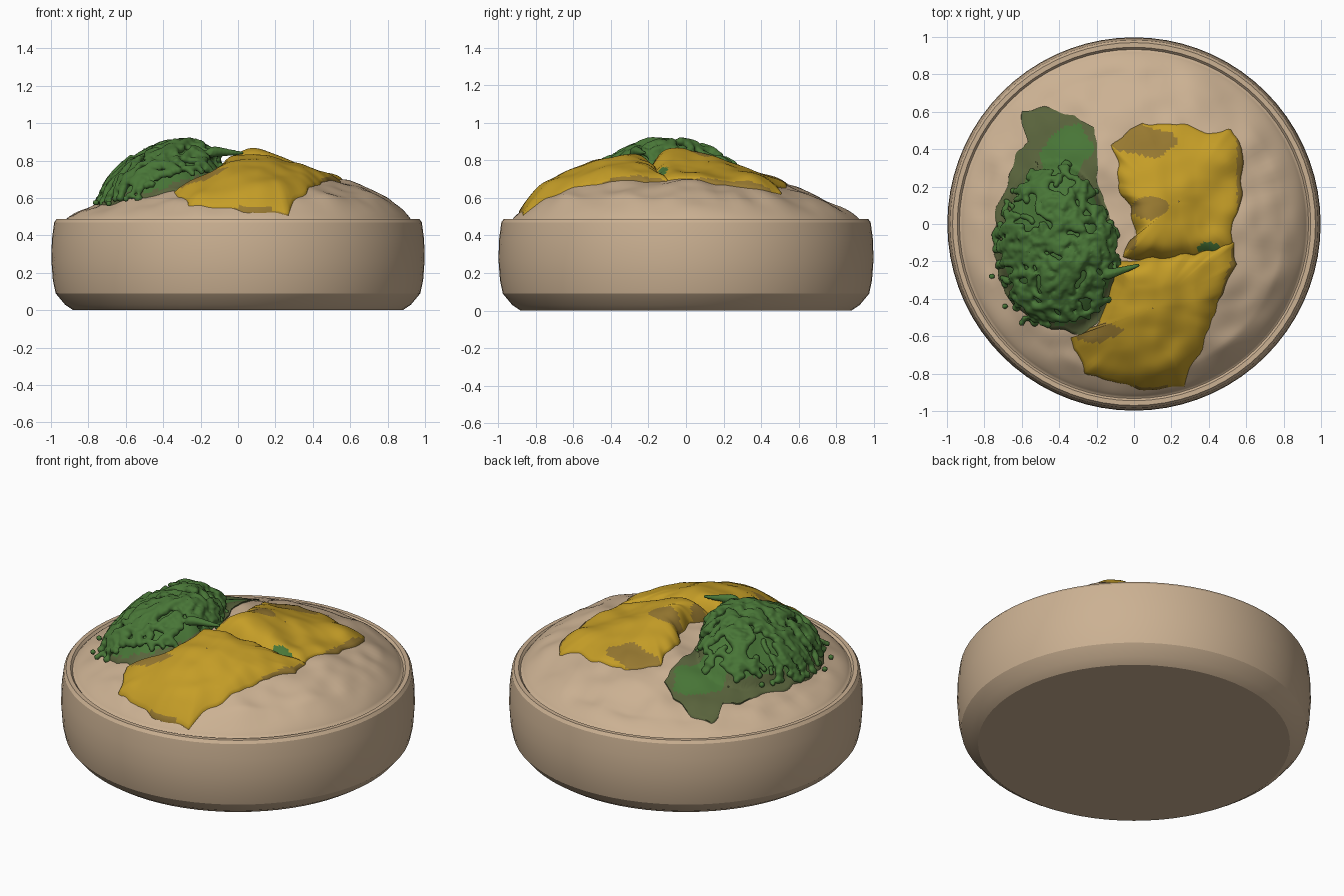
import bpy, bmesh, math, random
from mathutils import Vector, noise

if "Cube" in bpy.data.objects:
    bpy.data.objects.remove(bpy.data.objects["Cube"])

random.seed(7)


def mat(name, c):
    m = bpy.data.materials.new(name)
    m.diffuse_color = (*c, 1)
    m.use_nodes = True
    m.node_tree.nodes["Principled BSDF"].inputs["Base Color"].default_value = m.diffuse_color
    return m


TAN = mat("tan", (0.60, 0.44, 0.29))
YELLOW = mat("egg yellow", (0.56, 0.34, 0.02))
OCHRE = mat("dark ochre", (0.31, 0.19, 0.03))
GREEN = mat("leaf green", (0.065, 0.18, 0.038))
MOSS = mat("moss green", (0.10, 0.125, 0.045))


def finish(name, verts, faces, mats, rule=None, angle=35):
    me = bpy.data.meshes.new(name)
    me.from_pydata(verts, [], faces)
    for m in mats:
        me.materials.append(m)
    ob = bpy.data.objects.new(name, me)
    bpy.context.collection.objects.link(ob)
    bm = bmesh.new()
    bm.from_mesh(me)
    bmesh.ops.remove_doubles(bm, verts=bm.verts, dist=1e-5)
    bmesh.ops.recalc_face_normals(bm, faces=bm.faces)
    bm.to_mesh(me)
    bm.free()
    if rule:
        for p in me.polygons:
            p.material_index = rule(p.center)
    bpy.ops.object.select_all(action='DESELECT')
    ob.select_set(True)
    bpy.context.view_layer.objects.active = ob
    bpy.ops.object.shade_smooth_by_angle(angle=math.radians(angle))
    return ob


def n(x, y, s, o=0.0):
    return noise.noise(Vector((x * s + o, y * s - o, o * 1.7)))


# Height of the grain bed at any point
def bed(x, y):
    r = math.hypot(x, y)
    k = max(0.0, 1 - (r / 0.93) ** 2)
    fade = min(1, k * 4)
    return (0.475 + 0.27 * k ** 0.75 + fade * (0.035 * x - 0.02 * y)
            + fade * (0.022 * n(x, y, 4, 3) + 0.014 * n(x, y, 9, 8)))


# Rings of faces between closed loops of equal length
def rings(loops):
    m = len(loops[0])
    verts = [v for l in loops for v in l]
    faces = [(i * m + j, i * m + (j + 1) % m, (i + 1) * m + (j + 1) % m, (i + 1) * m + j)
             for i in range(len(loops) - 1) for j in range(m)]
    return verts, faces


# Bowl: lathed profile
SEG = 72
profile = [(0.88, 0), (0.925, 0.03), (0.975, 0.09), (0.99, 0.16), (0.998, 0.27),
           (0.995, 0.38), (0.983, 0.47), (0.97, 0.488), (0.945, 0.488), (0.92, 0.46)]
loops = [[(r * math.cos(j * math.tau / SEG), r * math.sin(j * math.tau / SEG), z)
          for j in range(SEG)] for r, z in profile]
v, f = rings(loops)
f.append(tuple(reversed(range(SEG))))
finish("bowl", v, f, [TAN], angle=22)

# Grain bed: lumpy mound filling the bowl
S2, R2 = 144, 70
loops = []
for i in range(R2 + 1):
    r = 0.945 * max(i / R2, 0.002)
    loops.append([(r * math.cos(a), r * math.sin(a), bed(r * math.cos(a), r * math.sin(a)))
                  for a in (j * math.tau / S2 for j in range(S2))])
v, f = rings(loops)
f.append(tuple(range(S2)))
finish("grain_bed", v, f, [TAN], angle=60)


# Food patch: outline shrunk to a centre, draped over the bed
def patch(name, outline, centre, thick, mats, rule, steps=8, count=30):
    pts = []
    for i, (x0, y0) in enumerate(outline):
        x1, y1 = outline[(i + 1) % len(outline)]
        for s in range(steps):
            t = s / steps
            x, y = x0 + (x1 - x0) * t, y0 + (y1 - y0) * t
            pts.append((x + 0.018 * n(x, y, 14, 2), y + 0.018 * n(x, y, 14, 5)))
    loops = []
    for i in range(count + 1):
        t = max(0.004, i / count)
        loop = []
        for x, y in pts:
            px, py = centre[0] + (x - centre[0]) * t, centre[1] + (y - centre[1]) * t
            edge = 1 - t ** 7
            loop.append((px, py, bed(px, py) + 0.008 + thick(px, py) * edge))
        loops.append(loop)
    loops.append([(x, y, z - 0.03) for x, y, z in loops[-1]])
    v, f = rings(loops)
    return finish(name, v, f, mats, rule, angle=70)


def near(c, x, y, rx, ry):
    return math.hypot((c.x - x) / rx, (c.y - y) / ry) + 0.35 * n(c.x, c.y, 9, 1) < 1


# Egg slices
def egg_thick(x, y):
    g = math.exp(-((x - 0.05) ** 2 / 0.035 + (y + 0.04) ** 2 / 0.05))
    return 0.03 + 0.085 * g + 0.018 * n(x, y, 6, 4)


def front_thick(x, y):
    g = math.exp(-((x - 0.08) ** 2 / 0.05 + (y + 0.35) ** 2 / 0.12))
    return 0.04 + 0.06 * g + 0.014 * n(x, y, 6, 9)


def back_rule(c):
    if near(c, 0.40, -0.125, 0.07, 0.025):
        return 2
    return int(near(c, 0.05, 0.45, 0.16, 0.085) or near(c, 0.07, 0.09, 0.10, 0.06)
               or c.x > 0.55 or near(c, -0.03, -0.08, 0.04, 0.06))


def front_rule(c):
    edge = c.x > 0.47 + 0.30 * (c.y + 0.35) + 0.02 * n(c.x, c.y, 9)
    return int(edge or near(c, -0.2, -0.58, 0.14, 0.05) or c.y < -0.868)


patch("back_egg_slice",
      [(-0.12, .42), (.04, .54), (.25, .53), (.40, .49), (.53, .50), (.58, .40), (.57, .30),
       (.58, .15), (.53, 0), (.52, -.13), (.35, -.155), (.1, -.19), (-.06, -.18),
       (0, -.05), (-.02, .1), (-.09, .2), (-.08, .3)],
      (0.24, 0.12), egg_thick, [YELLOW, OCHRE, GREEN], back_rule)
patch("front_egg_slice",
      [(-.1, -.2), (.1, -.18), (.3, -.16), (.53, -.10), (.55, -.22), (.48, -.33), (.43, -.48),
       (.37, -.64), (.27, -.86), (.1, -.89), (-.1, -.85), (-.27, -.79), (-.34, -.60),
       (-.2, -.55), (-.14, -.4)],
      (0.1, -0.45), front_thick, [YELLOW, OCHRE], front_rule)


# Greens: a dome with a flat tail to the back
def dome_d(x, y):
    cx = -0.41 - 0.06 * (y + 0.12)
    return math.hypot((x - cx) / (0.32 if y < 0 else 0.29), (y + 0.12) / 0.45)


def dome(x, y):
    return 0.175 * max(0, 1 - dome_d(x, y) ** 2) ** 0.55


def greens_rule(c):
    return 0 if dome_d(c.x, c.y) < 0.93 or near(c, -0.36, 0.38, 0.13, 0.14) else 1


patch("greens_base",
      [(-.60, .53), (-.59, .60), (-.48, .62), (-.32, .58), (-.22, .52), (-.20, .36), (-.19, .25),
       (-.12, 0), (-.10, -.25), (-.14, -.45), (-.25, -.59), (-.45, -.56), (-.62, -.46),
       (-.72, -.3), (-.75, -.1), (-.73, .1), (-.67, .25), (-.62, .40), (-.50, .50)],
      (-0.41, 0.0), lambda x, y: 0.004 + 0.92 * dome(x, y), [GREEN, MOSS], greens_rule)

# Chopped leaves: short winding strands fused into one lumpy cover
bm = bmesh.new()


def blob(x, y, z, r):
    ret = bmesh.ops.create_icosphere(bm, subdivisions=1, radius=r)
    bmesh.ops.translate(bm, verts=ret["verts"], vec=(x, y, z))


made = 0
while made < 230:
    x, y = random.uniform(-0.78, -0.05), random.uniform(-0.6, 0.36)
    if dome_d(x, y) > 0.97:
        continue
    made += 1
    a = random.uniform(0, math.tau)
    r = random.uniform(0.018, 0.028)
    lift = random.uniform(0.0, 0.028)
    for k in range(random.randint(3, 6)):
        if dome_d(x, y) < 1.04:
            blob(x, y, bed(x, y) + dome(x, y) + lift, r)
        a += random.uniform(-0.6, 0.6)
        x += math.cos(a) * r * 0.75
        y += math.sin(a) * r * 0.75
# Wisp reaching over the egg, and loose crumbs
for k in range(9):
    x, y = -0.14 + 0.02 * k, -0.27 + 0.006 * k
    blob(x, y, bed(x, y) + 0.115 - 0.002 * k, 0.034 - 0.0025 * k)
for x, y in [(-.69, -.44), (-.585, -.505), (-.76, -.28), (-.6, -.53)]:
    blob(x, y, bed(x, y) + 0.025, 0.02)
me = bpy.data.meshes.new("chopped_greens")
bm.to_mesh(me)
bm.free()
me.materials.append(GREEN)
greens = bpy.data.objects.new("chopped_greens", me)
bpy.context.collection.objects.link(greens)
rm = greens.modifiers.new("fuse", 'REMESH')
rm.mode = 'VOXEL'
rm.voxel_size = 0.009
rm.use_smooth_shade = True
sm = greens.modifiers.new("soften", 'SMOOTH')
sm.factor = 0.5
sm.iterations = 3
